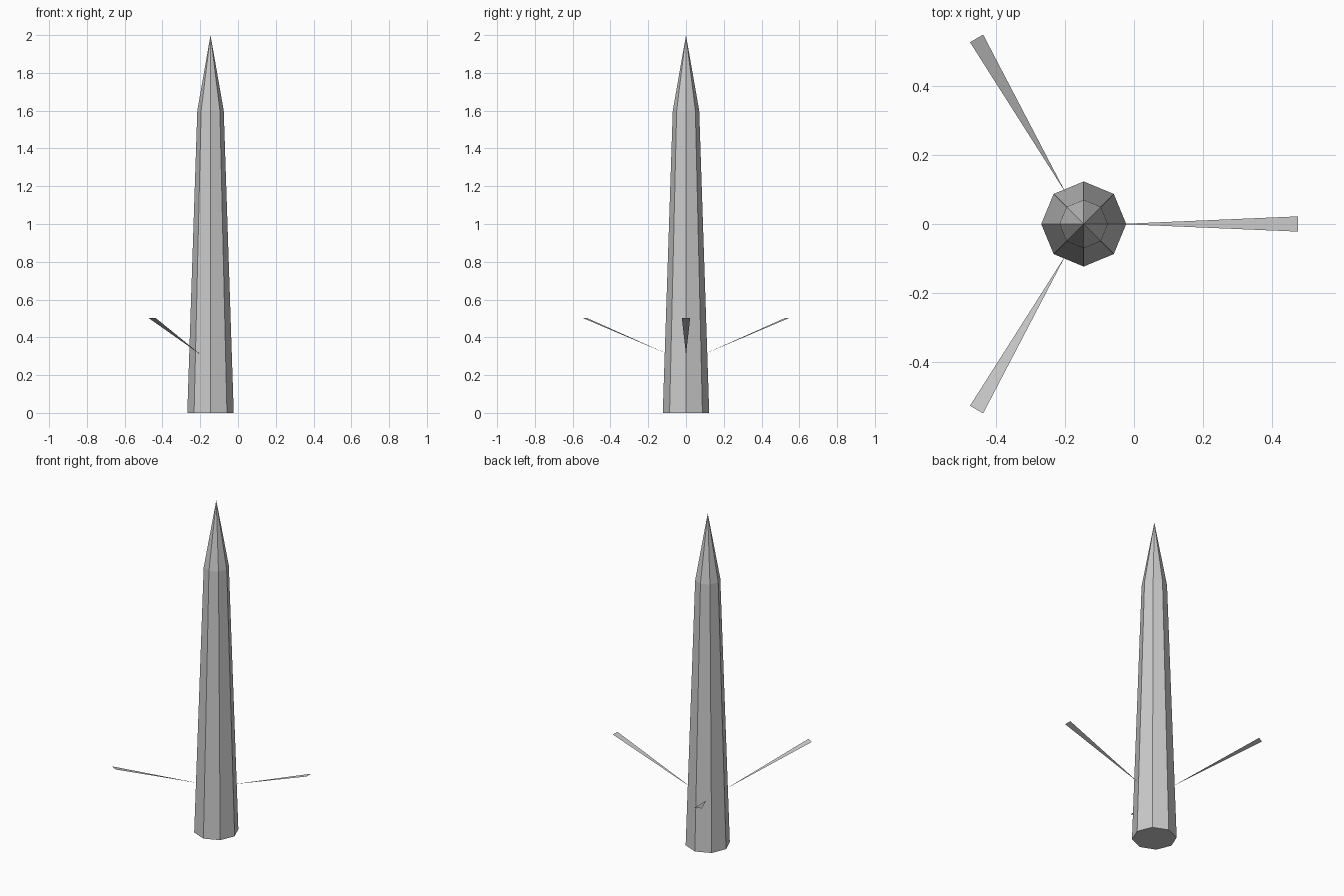
import bpy, bmesh
from math import cos, sin, pi

if "Cube" in bpy.data.objects:
    bpy.data.objects.remove(bpy.data.objects["Cube"])

AXIS_X = -0.1455  # trunk axis, offset so the whole model is centred


def new_object(name, bm):
    mesh = bpy.data.meshes.new(name)
    bm.to_mesh(mesh)
    bm.free()
    obj = bpy.data.objects.new(name, mesh)
    obj.location.x = AXIS_X
    bpy.context.collection.objects.link(obj)
    return obj


# Eight-sided tapered shaft with a pointed tip
SIDES = 8
bm = bmesh.new()
rings = []
for radius, z in [(0.123, 0.0), (0.07, 1.6)]:
    rings.append([bm.verts.new((radius * cos(2 * pi * i / SIDES),
                                radius * sin(2 * pi * i / SIDES), z))
                  for i in range(SIDES)])
tip = bm.verts.new((0, 0, 2.0))
low, high = rings
bm.faces.new(low[::-1])
for i in range(SIDES):
    j = (i + 1) % SIDES
    bm.faces.new((low[i], low[j], high[j], high[i]))
    bm.faces.new((high[i], high[j], tip))
new_object("shaft", bm)

# Three thin wedge blades around the shaft, rising outward
for k in range(3):
    bm = bmesh.new()
    points = [(0.103, 0, 0.308), (0.62, -0.022, 0.503), (0.62, 0.022, 0.503)]
    bm.faces.new([bm.verts.new(p) for p in points])
    blade = new_object(f"blade_{k + 1}", bm)
    blade.rotation_euler.z = k * 2 * pi / 3
